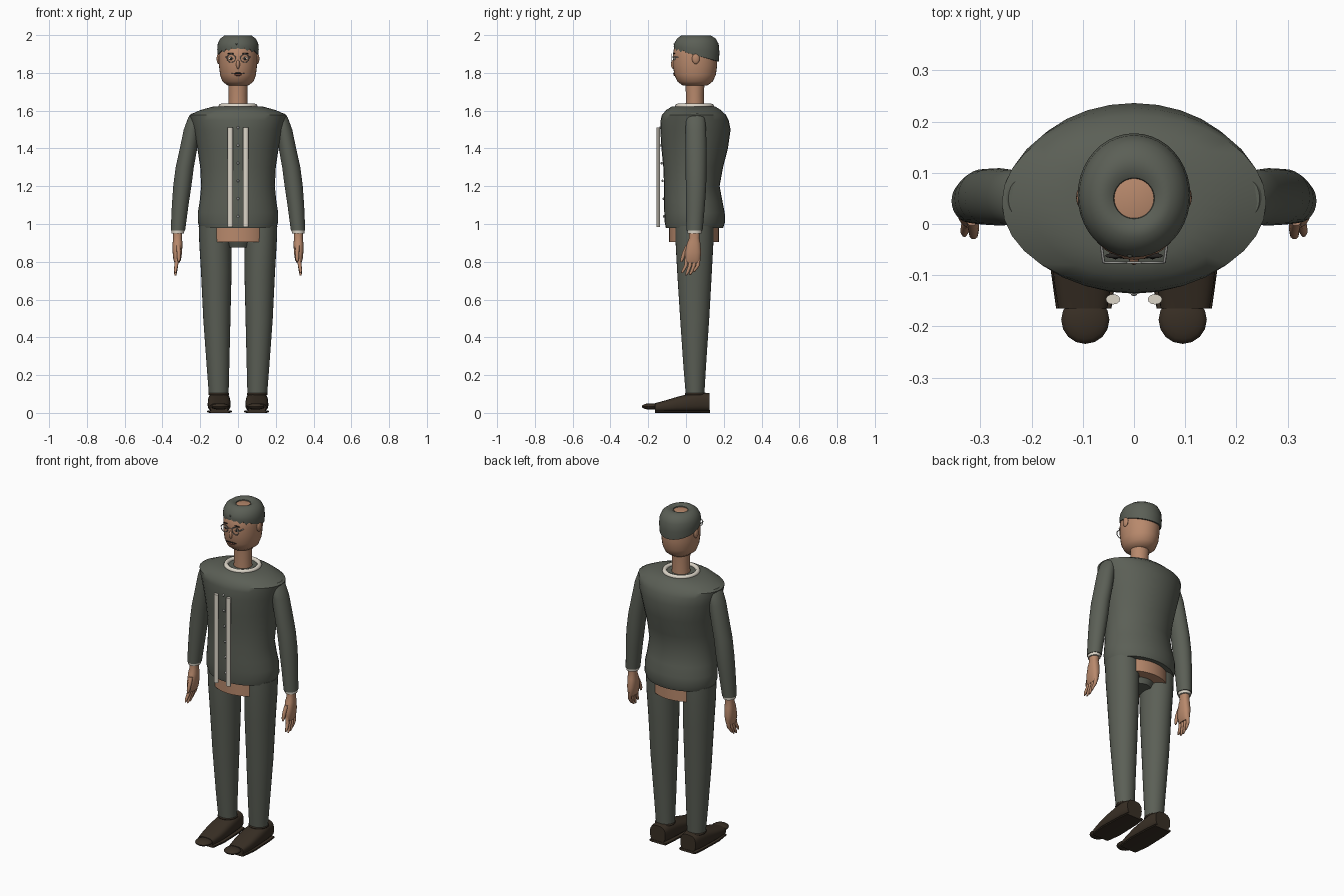
import bpy, bmesh, math
from mathutils import Matrix, Vector

cube = bpy.data.objects.get("Cube")
if cube:
    bpy.data.objects.remove(cube, do_unlink=True)


def material(name, r, g, b):
    m = bpy.data.materials.new(name)
    m.use_nodes = True
    m.diffuse_color = (r, g, b, 1)
    bsdf = next(n for n in m.node_tree.nodes if n.type == 'BSDF_PRINCIPLED')
    bsdf.inputs["Base Color"].default_value = (r, g, b, 1)
    bsdf.inputs["Roughness"].default_value = 0.8
    return m


SUIT = material("grey_green_cloth", .105, .115, .093)
SKIN = material("skin", .48, .25, .15)
SHOE = material("dark_brown_leather", .04, .028, .018)
WHITE = material("off_white_trim", .72, .67, .58)
METAL = material("silver_metal", .38, .38, .36)
DARK = material("dark_features", .02, .018, .016)
LIP = material("lips", .24, .09, .06)


def finish(name, bm, mat, angle=40):
    bmesh.ops.recalc_face_normals(bm, faces=bm.faces)
    mesh = bpy.data.meshes.new(name)
    bm.to_mesh(mesh)
    bm.free()
    for p in mesh.polygons:
        p.use_smooth = True
    mesh.set_sharp_from_angle(angle=math.radians(angle))
    mesh.materials.append(mat)
    ob = bpy.data.objects.new(name, mesh)
    bpy.context.scene.collection.objects.link(ob)
    return ob


def loft(name, sections, mat, axis='z', segs=32, power=2, angle=40):
    """Skin ellipses (x, y, z, radius_a, radius_b) stacked along an axis."""
    bm = bmesh.new()
    rings = []
    for x, y, z, a, b in sections:
        ring = []
        for i in range(segs):
            t = 2 * math.pi * i / segs
            c, s = math.cos(t), math.sin(t)
            u = a * math.copysign(abs(c) ** (2 / power), c)
            v = b * math.copysign(abs(s) ** (2 / power), s)
            ring.append(bm.verts.new((x + u, y + v, z) if axis == 'z' else (x + u, y, z + v)))
        rings.append(ring)
    for r1, r2 in zip(rings, rings[1:]):
        for i in range(segs):
            j = (i + 1) % segs
            bm.faces.new((r1[i], r1[j], r2[j], r2[i]))
    bm.faces.new(rings[0])
    bm.faces.new(rings[-1])
    return finish(name, bm, mat, angle)


def ellipsoid(name, loc, size, mat, segs=16):
    bm = bmesh.new()
    bmesh.ops.create_uvsphere(bm, u_segments=segs, v_segments=segs // 2 + 2, radius=1,
                              matrix=Matrix.Translation(loc) @ Matrix.Diagonal((*size, 1)))
    return finish(name, bm, mat)


def ring(name, loc, major, minor, mat, upright=False, n=32, k=8):
    bm = bmesh.new()
    rows = []
    for i in range(n):
        t = 2 * math.pi * i / n
        row = []
        for j in range(k):
            q = 2 * math.pi * j / k
            r, h = major + minor * math.cos(q), minor * math.sin(q)
            p = (r * math.cos(t), h, r * math.sin(t)) if upright else (r * math.cos(t), r * math.sin(t), h)
            row.append(bm.verts.new(Vector(loc) + Vector(p)))
        rows.append(row)
    for i in range(n):
        for j in range(k):
            a, b = rows[i], rows[(i + 1) % n]
            bm.faces.new((a[j], b[j], b[(j + 1) % k], a[(j + 1) % k]))
    return finish(name, bm, mat, 80)


# Jumper body, collar and neck
loft("torso", [(0, y, z, a, b) for y, z, a, b in (
    (.045, .978, .17, .12), (.045, .98, .203, .152), (.047, 1.01, .213, .16),
    (.045, 1.06, .213, .16), (.038, 1.12, .203, .155), (.031, 1.2, .195, .147),
    (.038, 1.3, .2, .158), (.046, 1.4, .215, .176), (.05, 1.5, .238, .186),
    (.046, 1.55, .252, .18), (.042, 1.577, .258, .17), (.04, 1.603, .2, .145),
    (.04, 1.622, .13, .115), (.045, 1.622, .08, .08))], SUIT)
ring("collar", (0, .045, 1.624), .09, .013, WHITE)
loft("neck", [(0, .047, 1.59, .052, .05), (0, .047, 1.68, .049, .047),
              (0, .047, 1.76, .052, .052)], SKIN)

# Front trim strips and buttons
for side, s in (("left", 1), ("right", -1)):
    loft(side + "_front_strip", [(s * .041, -.147, .985, .014, .01),
                                 (s * .041, -.147, 1.51, .014, .01)], WHITE, segs=12)
for i in range(6):
    z = 1.04 + i * .094
    y = -.117 - .018 * min(1, max(0, (z - 1.1) / .35))
    ellipsoid(f"button_{i + 1}", (0, y, z), (.007, .006, .007), METAL, 8)

# Head
loft("head", [(0, .048, z, a, b) for z, a, b in (
    (1.73, .035, .04), (1.735, .058, .068), (1.755, .083, .094), (1.79, .095, .11),
    (1.84, .101, .117), (1.89, .102, .118), (1.93, .098, .112), (1.965, .08, .09),
    (1.985, .05, .052))], SKIN)

# Cap with an open crown, a sloping rim and a ragged front edge
cap = loft("cap", [(0, y, z, a, b) for y, z, a, b in (
    (.05, 1.975, .036, .036), (.05, 1.99, .04, .04), (.05, 1.999, .055, .057),
    (.053, 1.997, .073, .08), (.055, 1.98, .095, .104), (.056, 1.955, .107, .117),
    (.056, 1.925, .11, .121), (.055, 1.893, .107, .119), (.052, 1.892, .098, .114))],
    SUIT, segs=40)
for i, v in enumerate(cap.data.vertices):
    if v.co.z < 1.96:
        drop = (1.96 - v.co.z) / .07
        v.co.z -= .29 * (v.co.y - .055) * drop
        if drop > .9 and v.co.y < 0:
            v.co.z += .007 * (-1) ** (i % 40)
crown = max(cap.data.polygons, key=lambda p: (len(p.vertices), p.center.z))
bm = bmesh.new()
bm.from_mesh(cap.data)
bmesh.ops.delete(bm, geom=[f for f in bm.faces if len(f.verts) > 4], context='FACES')
bm.to_mesh(cap.data)
bm.free()
ellipsoid("cap_stud", (-.008, -.06, 1.952), (.006, .006, .005), SUIT, 8)

# Face and glasses
ellipsoid("nose", (0, -.066, 1.845), (.01, .014, .024), SKIN)
ellipsoid("mouth", (0, -.06, 1.79), (.022, .007, .006), LIP)
ellipsoid("upper_lip_line", (0, -.064, 1.798), (.035, .005, .003), DARK)
loft("glasses_bridge", [(-.013, -.075, 1.882, .002, .002), (-.013, -.075, 1.886, .002, .002),
                        (.013, -.075, 1.886, .002, .002), (.013, -.075, 1.882, .002, .002)], METAL, segs=6)
for side, s in (("left", 1), ("right", -1)):
    ellipsoid(side + "_eye", (s * .036, -.06, 1.876), (.014, .007, .008), WHITE)
    ellipsoid(side + "_iris", (s * .036, -.064, 1.876), (.007, .005, .007), DARK, 12)
    ellipsoid(side + "_eyebrow", (s * .037, -.062, 1.902), (.02, .005, .003), DARK, 12)
    ellipsoid(side + "_ear", (s * .103, .052, 1.875), (.01, .02, .028), SKIN)
    ring(side + "_glasses_rim", (s * .036, -.075, 1.878), .022, .0022, METAL, True, 24, 6)
    loft(side + "_glasses_arm", [(s * .059, -.076, 1.884, .003, .003),
                                 (s * .064, -.04, 1.884, .003, .003)], METAL, 'y', 6)

# Sleeves, cuffs and hands
for side, s in (("left", 1), ("right", -1)):
    sleeve = [(.225, .05, 1.585, .02, .035), (.227, .05, 1.565, .036, .05),
              (.243, .052, 1.5, .044, .054), (.262, .053, 1.4, .046, .056),
              (.282, .053, 1.3, .048, .055), (.295, .053, 1.2, .048, .054),
              (.306, .05, 1.1, .044, .05), (.318, .045, .965, .038, .043)]
    loft(side + "_sleeve", [(s * x, y, z, a, b) for x, y, z, a, b in sleeve], SUIT)
    loft(side + "_cuff", [(s * .318, .045, .972, .035, .039),
                          (s * .319, .045, .95, .033, .037)], WHITE, segs=20)
    hand = [(.319, .045, .965, .025, .029), (.32, .044, .925, .023, .027),
            (.32, .041, .9, .026, .035), (.321, .037, .85, .025, .043),
            (.322, .035, .81, .02, .041), (.323, .034, .793, .012, .036)]
    loft(side + "_hand", [(s * x, y, z, a, b) for x, y, z, a, b in hand], SKIN, segs=20, power=2.4)
    for i, name in enumerate(("index", "middle", "ring", "little")):
        y, tip = .004 + .021 * i, (.74, .727, .73, .745)[i]
        loft(f"{side}_{name}_finger", [
            (s * .322, y, .82, .011, .011), (s * .327, y - .004, .78, .01, .01),
            (s * .331, y - .018, tip + .015, .008, .009),
            (s * .331, y - .025, tip, .004, .005)], SKIN, segs=10, angle=60)
    loft(side + "_thumb", [(s * .316, .01, .885, .012, .014), (s * .313, -.008, .85, .011, .012),
                           (s * .313, -.02, .815, .009, .01), (s * .314, -.024, .8, .004, .005)],
         SKIN, segs=10, angle=60)

# Hips, seat of the trousers and legs
loft("hips", [(0, .042, .905, .165, .132), (0, .042, .985, .165, .132)], SKIN)
loft("trouser_seat", [(0, .045, .875, .062, .06), (0, .045, .93, .1, .085)], SUIT)
for side, s in (("left", 1), ("right", -1)):
    leg = [(.122, .045, .99, .086, .1), (.12, .045, .9, .085, .1), (.115, .045, .75, .081, .092),
           (.112, .046, .5, .072, .077), (.106, .046, .25, .06, .06), (.102, .048, .095, .052, .049)]
    loft(side + "_trouser_leg", [(s * x, y, z, a, b) for x, y, z, a, b in leg], SUIT)

    # Shoes: upper, sole and flat rounded toe
    upper = [(.125, .055, .05, .049), (.07, .058, .058, .053), (.02, .053, .06, .049),
             (-.05, .044, .061, .04), (-.11, .035, .057, .031), (-.165, .028, .048, .023)]
    loft(side + "_shoe", [(s * .1, y, z, a, b) for y, z, a, b in upper], SHOE, 'y', 24, 2.8)
    sole = [(.127, .054), (.07, .061), (-.08, .066), (-.165, .054)]
    loft(side + "_sole", [(s * .098, y, .007, a, .007) for y, a in sole], SHOE, 'y', 16, 5)
    ellipsoid(side + "_shoe_toe", (s * .095, -.187, .034), (.047, .047, .017), SHOE)
    ring(side + "_shoe_collar", (s * .102, .05, .1), .05, .006, SHOE, n=24)
